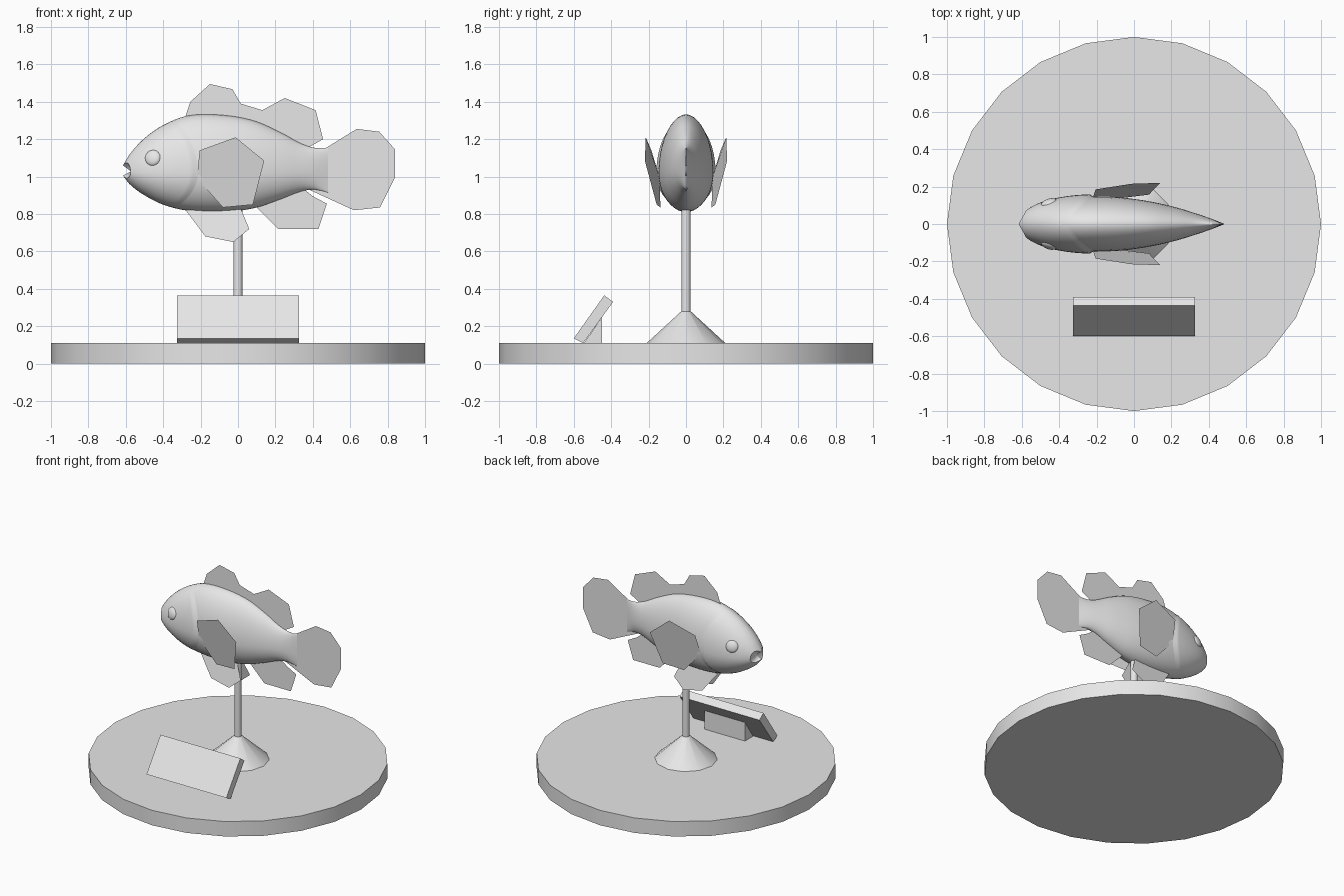
import bpy, bmesh, math
from mathutils import Vector

if "Cube" in bpy.data.objects:
    bpy.data.objects.remove(bpy.data.objects["Cube"])

grey = bpy.data.materials.new("plain grey")
grey.diffuse_color = (0.8, 0.8, 0.8, 1)
grey.use_nodes = True
grey.node_tree.nodes["Principled BSDF"].inputs["Base Color"].default_value = grey.diffuse_color


def make(name, verts, faces, smooth=None):
    me = bpy.data.meshes.new(name)
    me.from_pydata(verts, [], faces)
    me.materials.append(grey)
    ob = bpy.data.objects.new(name, me)
    bpy.context.collection.objects.link(ob)
    bm = bmesh.new()
    bm.from_mesh(me)
    bmesh.ops.recalc_face_normals(bm, faces=bm.faces)
    bm.to_mesh(me)
    bm.free()
    if smooth:
        bpy.ops.object.select_all(action='DESELECT')
        ob.select_set(True)
        bpy.context.view_layer.objects.active = ob
        bpy.ops.object.shade_smooth_by_angle(angle=math.radians(smooth))
    return ob


def lathe(name, profile, n, smooth=35):
    """Solid of revolution about z from (radius, height) pairs."""
    verts = [(r * math.cos(math.tau * i / n), r * math.sin(math.tau * i / n), z)
             for r, z in profile for i in range(n)]
    faces = [(k * n + i, k * n + (i + 1) % n, (k + 1) * n + (i + 1) % n, (k + 1) * n + i)
             for k in range(len(profile) - 1) for i in range(n)]
    last = (len(profile) - 1) * n
    faces += [tuple(range(n)), tuple(range(last, last + n))]
    return make(name, verts, faces, smooth)


def prism(name, section, half):
    """Extrude a (y, z) section from -half to +half along x."""
    n = len(section)
    verts = [(x, y, z) for x in (-half, half) for y, z in section]
    faces = [tuple(range(n)), tuple(range(n, 2 * n))]
    faces += [(i, (i + 1) % n, n + (i + 1) % n, n + i) for i in range(n)]
    return make(name, verts, faces)


def sheet(name, outline):
    """Single flat sheet from 3D corner points."""
    return make(name, outline, [tuple(range(len(outline)))])


# Display base, stand and sign
lathe("round_base", [(1, 0), (1, 0.11)], 24)
lathe("stand_foot", [(0.21, 0.11), (0.025, 0.28)], 12)
lathe("stand_pole", [(0.025, 0.27), (0.025, 0.9)], 12)
prism("sign_plate", [(-0.60, 0.135), (-0.55, 0.11), (-0.39, 0.33), (-0.437, 0.365)], 0.325)
prism("sign_support", [(-0.545, 0.11), (-0.45, 0.11), (-0.45, 0.248)], 0.165)

# Body outline: x, top, bottom, half width
rows = [(-0.615, 1.06, 1.005, 0.035), (-0.575, 1.125, 0.955, 0.075), (-0.5, 1.205, 0.9, 0.115),
        (-0.4, 1.275, 0.85, 0.142), (-0.27, 1.325, 0.818, 0.157), (-0.1, 1.33, 0.81, 0.157),
        (0.08, 1.30, 0.83, 0.132), (0.23, 1.235, 0.88, 0.095), (0.34, 1.175, 0.922, 0.058),
        (0.42, 1.152, 0.93, 0.028), (0.48, 1.155, 0.915, 0.002)]


def shape(x):
    """Smooth interpolation of the outline rows."""
    x = min(max(x, rows[0][0]), rows[-1][0])
    i = max(k for k in range(len(rows) - 1) if rows[k][0] <= x)
    a, b = rows[i], rows[i + 1]
    p, q = rows[max(i - 1, 0)], rows[min(i + 2, len(rows) - 1)]
    h = b[0] - a[0]
    t = (x - a[0]) / h
    out = []
    for c in (1, 2, 3):
        m0 = (b[c] - p[c]) / (b[0] - p[0]) * h
        m1 = (q[c] - a[c]) / (q[0] - a[0]) * h
        out.append((2*t**3 - 3*t*t + 1) * a[c] + (t**3 - 2*t*t + t) * m0
                   + (3*t*t - 2*t**3) * b[c] + (t**3 - t*t) * m1)
    return out


# Body loft: rings bend back at the mouth and along the gill cover edge
N, GILL = 40, -0.215
stations = [-0.575 + (GILL + 0.575) * k / 16 for k in range(17)]
stations += [GILL + 0.003 + (0.48 - GILL - 0.003) * k / 24 for k in range(25)]
verts, faces = [], []
for u in stations:
    f = (u + 0.575) / (GILL + 0.575)
    bend = 0.04 + 0.09 * f if f <= 1 else 0.13 * (0.48 - u) / (0.48 - GILL)
    for i in range(N):
        a = math.tau * i / N
        s, c = math.sin(a), math.cos(a)
        x = u - bend * s * s
        top, bottom, width = shape(x)
        if u > GILL:                       # step in behind the gill cover
            width *= 0.92
        mid = bottom + 0.4 * (top - bottom)
        z = mid + s * (top - mid if s > 0 else mid - bottom)
        verts.append((x, math.copysign(width * abs(c) ** 1.08, c), z))
for k in range(len(stations) - 1):
    faces += [(k*N + i, k*N + (i+1) % N, (k+1)*N + (i+1) % N, (k+1)*N + i) for i in range(N)]
verts.append((-0.572, 0, 1.028))          # inside of the mouth
faces += [(i, (i + 1) % N, len(verts) - 1) for i in range(N)]
make("fish_body", verts, faces, 40)


# Upright fins on the centre plane
def upright(name, pts):
    sheet(name, [(x, 0, z) for x, z in pts])


upright("front_dorsal_fin", [(-0.285, 1.31), (-0.255, 1.40), (-0.15, 1.495), (-0.03, 1.467),
                             (0.015, 1.39), (0.13, 1.355), (0.13, 1.2), (-0.2, 1.2)])
upright("rear_dorsal_fin", [(0.13, 1.2), (0.13, 1.355), (0.25, 1.42), (0.415, 1.355),
                            (0.455, 1.20), (0.375, 1.155), (0.33, 1.1)])
upright("tail_fin", [(0.38, 1.15), (0.465, 1.15), (0.635, 1.255), (0.755, 1.24), (0.84, 1.145),
                     (0.84, 0.995), (0.76, 0.835), (0.62, 0.82), (0.38, 0.93)])
upright("anal_fin", [(0.33, 0.95), (0.40, 0.895), (0.475, 0.855), (0.43, 0.72),
                     (0.215, 0.72), (0.10, 0.835), (0.15, 0.95)])

# Paired fins and eyes
pectoral = [(-0.205, 0.185, 1.14), (-0.013, 0.215, 1.21), (0.14, 0.22, 1.085),
            (0.08, 0.157, 0.85), (-0.08, 0.137, 0.835), (-0.22, 0.14, 0.99)]
pelvic = [(-0.28, 0.82), (-0.175, 0.68), (-0.025, 0.65), (0.06, 0.72), (0.01, 0.84)]
for side, sign in (("left", 1), ("right", -1)):
    sheet(side + "_pectoral_fin", [(x, sign * y, z) for x, y, z in pectoral])
    sheet(side + "_pelvic_fin",
          [(x, sign * (0.07 - 0.04 * (z - 0.65) / 0.17), z) for x, z in pelvic])
    eye = lathe(side + "_eye", [(0.045 * math.cos(t), 0.02 * math.sin(t))
                                for t in (0, 0.4, 0.8, 1.2, 1.5)], 16, 60)
    eye.rotation_mode = 'QUATERNION'
    eye.rotation_quaternion = Vector((-0.35, sign, 0.3)).to_track_quat('Z', 'Y')
    eye.location = (-0.455, sign * 0.112, 1.10)
